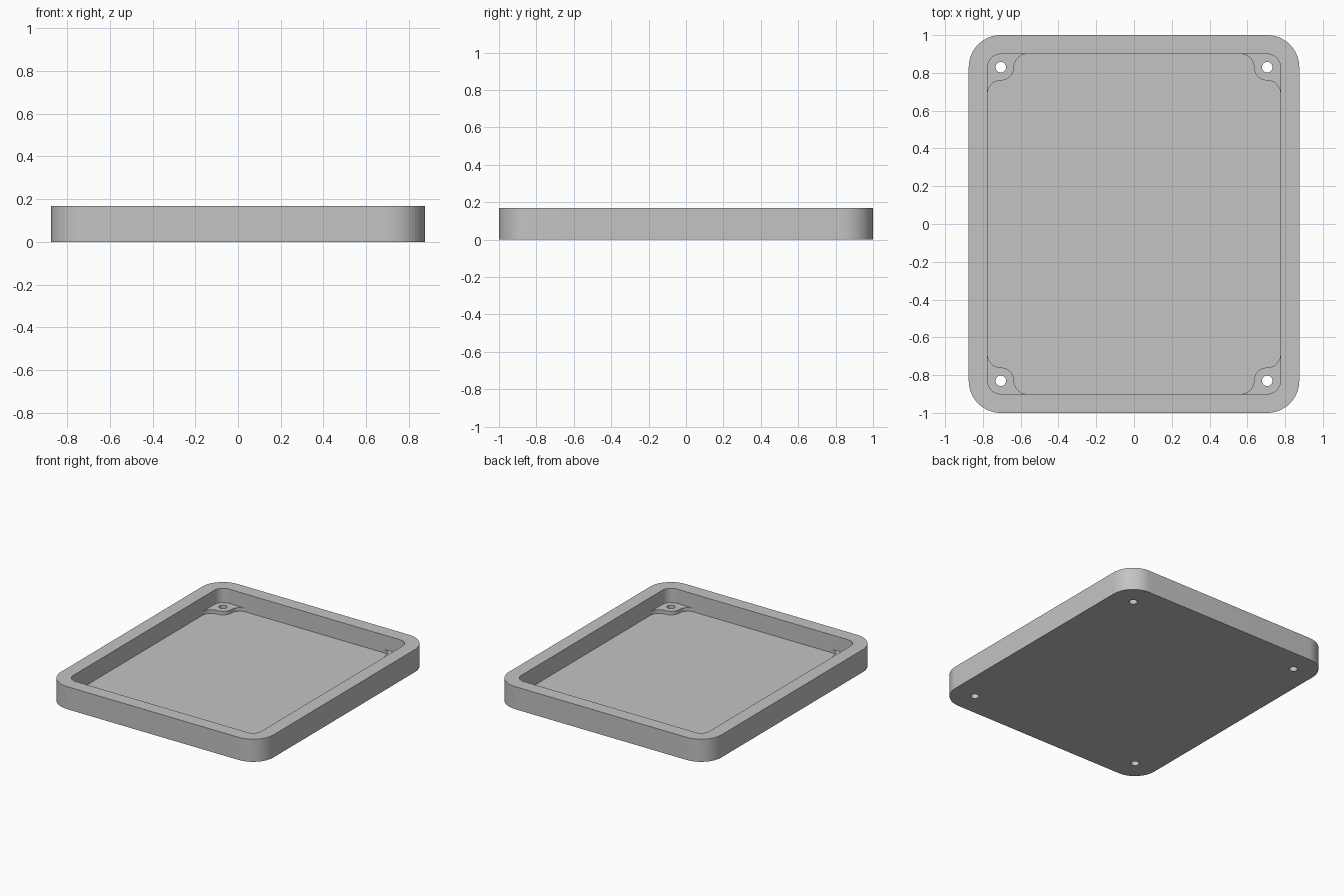
import bpy, bmesh
from math import radians, cos, sin

if "Cube" in bpy.data.objects:
    bpy.data.objects.remove(bpy.data.objects["Cube"], do_unlink=True)

HALF_X, HALF_Y, HEIGHT = 0.875, 1.0, 0.168
WALL, FLOOR, BOSS_TOP = 0.1, 0.035, 0.062
R = 0.07            # inner corner, boss and fillet radius
HOLE_R = 0.028
IN_X, IN_Y = HALF_X - WALL, HALF_Y - WALL
CX, CY = IN_X - R, IN_Y - R     # boss and screw hole centre

grey = bpy.data.materials.new("light grey")
grey.use_nodes = True
grey.diffuse_color = (0.55, 0.55, 0.55, 1)
grey.node_tree.nodes["Principled BSDF"].inputs["Base Color"].default_value = (0.55, 0.55, 0.55, 1)


def arc(cx, cy, r, start, end, n=12):
    angles = [radians(start + (end - start) * i / n) for i in range(n + 1)]
    return [(cx + r * cos(a), cy + r * sin(a)) for a in angles]


def rounded_rect(hx, hy, r):
    pts = []
    for k, (sx, sy) in enumerate([(1, 1), (-1, 1), (-1, -1), (1, -1)]):
        pts += arc(sx * (hx - r), sy * (hy - r), r, 90 * k, 90 * k + 90, 16)
    return pts


def prism(name, outline, z0, z1):
    bm = bmesh.new()
    face = bm.faces.new([bm.verts.new((x, y, z0)) for x, y in outline])
    top = bmesh.ops.extrude_face_region(bm, geom=[face])["geom"]
    bmesh.ops.translate(bm, vec=(0, 0, z1 - z0),
                        verts=[v for v in top if isinstance(v, bmesh.types.BMVert)])
    bmesh.ops.recalc_face_normals(bm, faces=bm.faces)
    mesh = bpy.data.meshes.new(name)
    bm.to_mesh(mesh)
    bm.free()
    mesh.materials.append(grey)
    obj = bpy.data.objects.new(name, mesh)
    bpy.context.collection.objects.link(obj)
    return obj


def combine(target, tool, operation):
    """Apply a boolean and discard the tool."""
    mod = target.modifiers.new(operation, 'BOOLEAN')
    mod.operation, mod.solver, mod.object = operation, 'EXACT', tool
    bpy.context.view_layer.objects.active = target
    bpy.ops.object.modifier_apply(modifier=mod.name)
    bpy.data.objects.remove(tool, do_unlink=True)


# Open tray: rounded slab with a rounded pocket
tray = prism("tray", rounded_rect(HALF_X, HALF_Y, R + WALL), 0, HEIGHT)
combine(tray, prism("pocket", rounded_rect(IN_X, IN_Y, R), FLOOR, HEIGHT + 0.1), 'DIFFERENCE')

# Corner boss outline: round nose blended into both walls, rooted inside them
root = 0.03
boss = arc(CX - 2 * R, CY, R, 90, 0) + arc(CX, CY, R, 180, 270)[1:]
boss += arc(CX, CY - 2 * R, R, 90, 0)[1:]
boss += [(IN_X + root, CY - 2 * R), (IN_X + root, IN_Y + root), (CX - 2 * R, IN_Y + root)]

# Four bosses with through holes
for sx in (-1, 1):
    for sy in (-1, 1):
        corner = [(sx * x, sy * y) for x, y in boss]
        combine(tray, prism("corner_boss", corner, FLOOR - 0.015, BOSS_TOP), 'UNION')
        hole = arc(sx * CX, sy * CY, HOLE_R, 0, 345, 23)
        combine(tray, prism("screw_hole", hole, -0.1, HEIGHT + 0.1), 'DIFFERENCE')

# Smooth the rounded walls, keep rims crisp
bpy.ops.object.select_all(action='DESELECT')
tray.select_set(True)
bpy.context.view_layer.objects.active = tray
bpy.ops.object.shade_smooth_by_angle(angle=radians(30))
